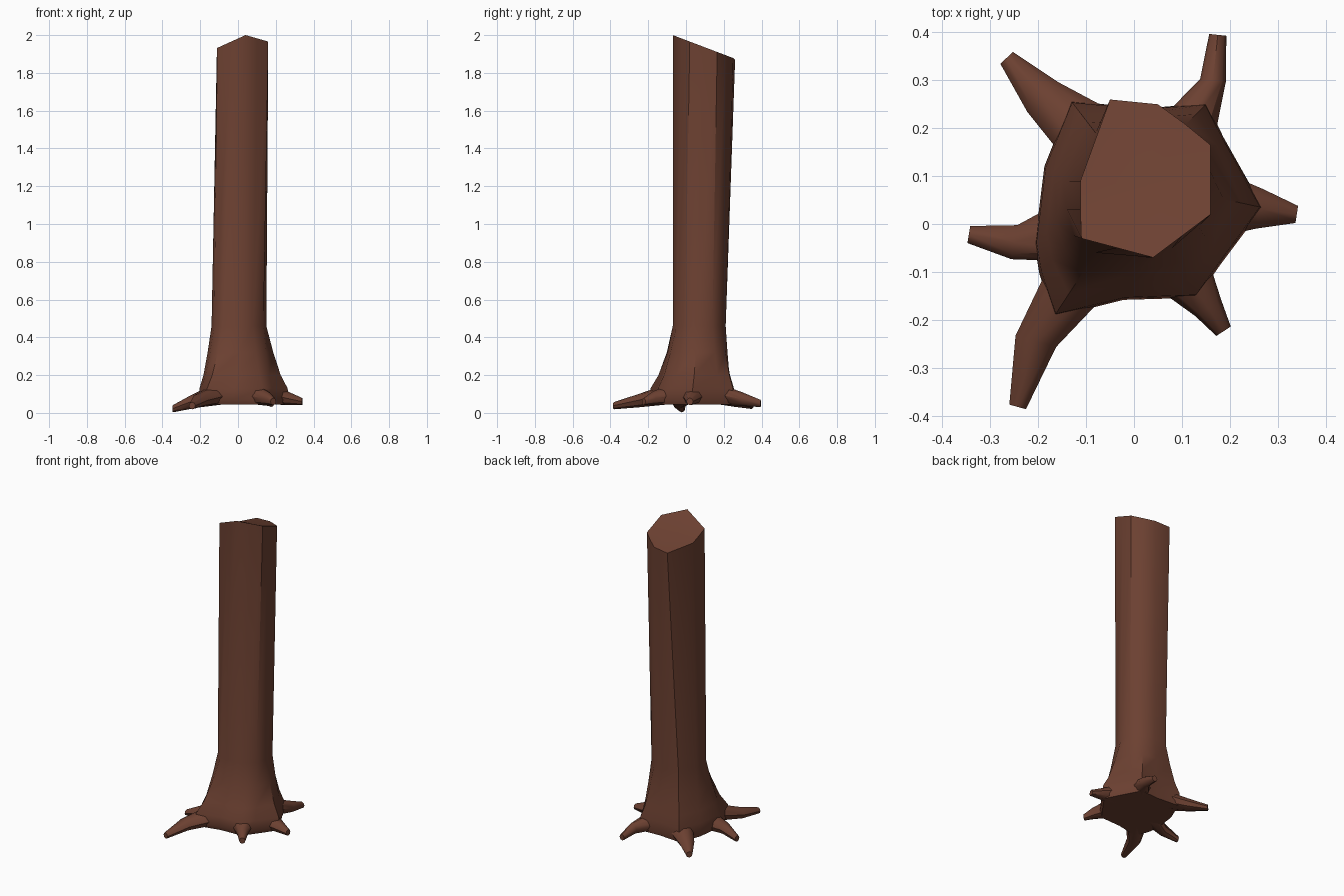
import bpy, bmesh, math
from mathutils import Vector

if "Cube" in bpy.data.objects:
    bpy.data.objects.remove(bpy.data.objects["Cube"])

bark = bpy.data.materials.new("bark brown")
bark.diffuse_color = (0.15, 0.052, 0.031, 1)
bark.use_nodes = True
bark.node_tree.nodes["Principled BSDF"].inputs["Base Color"].default_value = bark.diffuse_color

# Matching outlines, alternating root / valley, counter-clockwise from the right
FLARE = [(.265, .035), (.185, .18), (.15, .25), (.02, .24), (-.13, .255), (-.185, .12),
         (-.205, -.04), (-.195, -.10), (-.165, -.19), (-.02, -.155), (.13, -.15), (.18, -.08)]
TRUNK = [(.15, .06), (.145, .14), (.09, .19), (.02, .21), (-.08, .19), (-.135, .09),
         (-.14, .03), (-.125, -.025), (-.08, -.06), (.02, -.07), (.08, -.05), (.135, -.005)]
TOP = [(.16, .09), (.16, .165), (.105, .21), (.05, .25), (-.05, .26), (-.112, .09),
       (-.112, .03), (-.11, -.03), (-.035, -.05), (.04, -.07), (.10, -.025), (.16, .02)]


def loft(bm, rings):
    """Skin closed rings of points and cap both ends."""
    vs = [[bm.verts.new(p) for p in r] for r in rings]
    n = len(vs[0])
    for a, b in zip(vs, vs[1:]):
        for i in range(n):
            j = (i + 1) % n
            bm.faces.new((a[i], a[j], b[j], b[i]))
    for ring in (vs[0], vs[-1]):
        mid = sum((v.co for v in ring), Vector()) / n
        c = bm.verts.new(mid)
        for i in range(n):
            bm.faces.new((ring[i], ring[(i + 1) % n], c))


def finish(bm, name):
    bmesh.ops.recalc_face_normals(bm, faces=bm.faces)
    me = bpy.data.meshes.new(name)
    bm.to_mesh(me)
    bm.free()
    ob = bpy.data.objects.new(name, me)
    bpy.context.collection.objects.link(ob)
    me.materials.append(bark)
    bpy.ops.object.select_all(action='DESELECT')
    ob.select_set(True)
    bpy.context.view_layer.objects.active = ob
    bpy.ops.object.shade_smooth_by_angle(angle=math.radians(45))


# Trunk: flared base, straight shaft, slanted broken top
def cut_height(x, y):
    return max(1.87, 2.0 - .38 * (y + .07) - .35 * max(0, .04 - x))


rings = []
for z, t in ((.045, .92), (.07, 1.04), (.13, .98), (.2, .66), (.32, .32), (.46, 0)):
    rings.append([(a[0] + (b[0] - a[0]) * t, a[1] + (b[1] - a[1]) * t, z)
                  for a, b in zip(TRUNK, FLARE)])
rings.append([(x, y, cut_height(x, y)) for x, y in TOP])
bm = bmesh.new()
loft(bm, rings)
finish(bm, "trunk")

# Roots: (bend x, y, radius), (tip x, y, z)
ROOTS = [((.262, .032, .042), (.340, .02, .06)),
         ((.165, .30, .027), (.175, .395, .05)),
         ((-.19, .265, .045), (-.266, .347, .04)),
         ((-.25, -.038, .036), (-.345, -.022, .022)),
         ((-.205, -.245, .044), (-.243, -.382, .038)),
         ((.155, -.175, .032), (.187, -.224, .06))]
SIDES = 8
for k, ((bx, by, br), (tx, ty, tz)) in enumerate(ROOTS):
    fx, fy = FLARE[2 * k]
    path = [(Vector((fx * .6, fy * .6 + .02, .10)), .075, .055),
            (Vector((bx, by, .55 * tz + .045)), br, .036),
            (Vector((tx, ty, tz)), .018, .019)]
    d = Vector((tx - bx, ty - by, 0)).normalized()
    side = Vector((-d.y, d.x, 0))
    rings = []
    for c, w, h in path:
        rings.append([c + side * w * math.cos(2 * math.pi * i / SIDES)
                      + Vector((0, 0, h * math.sin(2 * math.pi * i / SIDES)))
                      for i in range(SIDES)])
    bm = bmesh.new()
    loft(bm, rings)
    finish(bm, "root_%d" % (k + 1))
